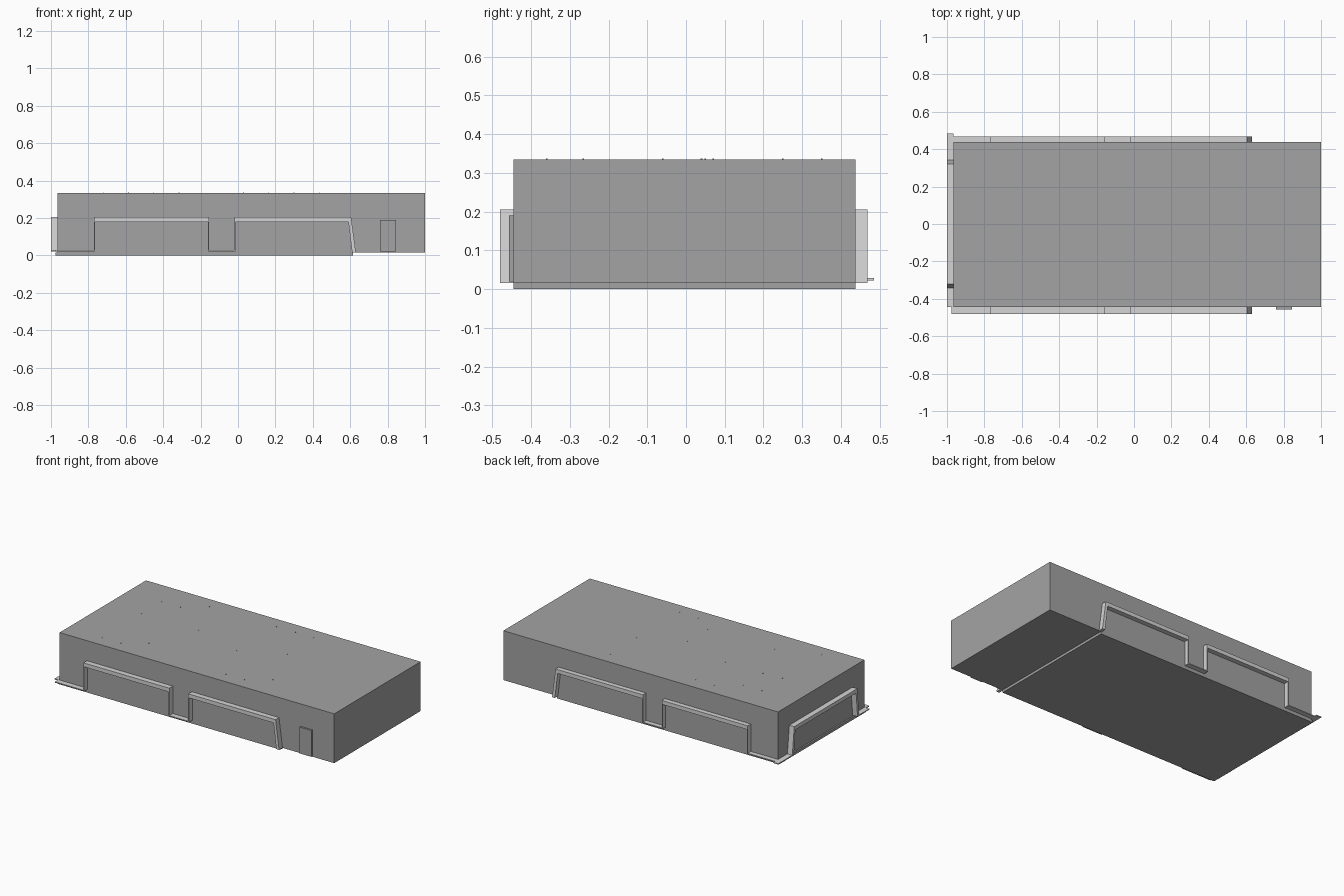
import bpy, bmesh
from mathutils import Vector

if "Cube" in bpy.data.objects:
    bpy.data.objects.remove(bpy.data.objects["Cube"])


def material(name, level):
    mat = bpy.data.materials.new(name)
    mat.use_nodes = True
    colour = (level, level, level, 1)
    mat.diffuse_color = colour
    mat.node_tree.nodes["Principled BSDF"].inputs["Base Color"].default_value = colour
    return mat


wall_grey = material("wall grey", 0.37)
trim_grey = material("pale trim grey", 0.66)


def finish(name, bm, mat):
    bmesh.ops.recalc_face_normals(bm, faces=bm.faces)
    mesh = bpy.data.meshes.new(name)
    bm.to_mesh(mesh)
    bm.free()
    mesh.materials.append(mat)
    obj = bpy.data.objects.new(name, mesh)
    bpy.context.collection.objects.link(obj)
    return obj


def add_box(bm, low, high):
    low, high = Vector(low), Vector(high)
    verts = bmesh.ops.create_cube(bm, size=1)["verts"]
    for v in verts:
        v.co = (low + high) / 2 + v.co * (high - low)


def box(name, low, high, mat):
    bm = bmesh.new()
    add_box(bm, low, high)
    return finish(name, bm, mat)


def ribbon(name, outline, place, depth):
    """Extrude a closed outline (along, height) away from a wall."""
    bm = bmesh.new()
    face = bm.faces.new([bm.verts.new(place(a, h)) for a, h in outline])
    out = bmesh.ops.extrude_face_region(bm, geom=[face])["geom"]
    bmesh.ops.translate(bm, vec=depth,
                        verts=[g for g in out if isinstance(g, bmesh.types.BMVert)])
    return finish(name, bm, trim_grey)


# Main hall, foundation slab and side door
front, back, end = -0.445, 0.438, -0.965
ground, roof = 0.016, 0.335
box("hall", (end, front, ground), (1, back, roof), wall_grey)
box("foundation_slab", (-0.975, front, 0), (0.615, back, ground), wall_grey)
box("side_door", (0.76, -0.457, 0.02), (0.845, front, 0.19), wall_grey)

# Trim that runs low along the wall and steps up over each bay
top, under, ledge, sill, t = 0.205, 0.18, 0.028, 0.022, 0.006
bay_a, bay_b, bay_c = -0.77, -0.155, -0.02
upper = [(0.63, ground), (0.605, top), (bay_c, top), (bay_c, ledge),
         (bay_b, ledge), (bay_b, top), (bay_a, top), (bay_a, ledge), (-0.975, ledge)]
lower = [(-0.975, sill), (bay_a + t, sill), (bay_a + t, under),
         (bay_b - t, under), (bay_b - t, sill), (bay_c + t, sill),
         (bay_c + t, under), (0.59, under), (0.61, ground)]
long_trim = upper + lower
ribbon("front_trim", long_trim, lambda a, h: (a, front, h), (0, -0.035, 0))
ribbon("back_trim", long_trim, lambda a, h: (a, back, h), (0, 0.031, 0))

# End trim: one wide bay with leaning posts
end_trim = [(0.485, ledge), (0.342, ledge), (0.322, top), (-0.322, top),
            (-0.342, ledge), (front, ledge), (front, sill), (-0.325, sill),
            (-0.31, under), (0.31, under), (0.325, sill), (0.485, sill)]
ribbon("end_trim", end_trim, lambda a, h: (end, a, h), (-0.035, 0, 0))

# Tiny roof pins
pin_rows = {-0.72: (-0.36, 0.04, 0.25), -0.585: (-0.36, 0.05, 0.25),
            -0.45: (-0.265, 0.35), -0.315: (-0.36, 0.05, 0.35),
            0.03: (-0.265, -0.06, 0.35), 0.165: (-0.36, 0.35),
            0.3: (-0.36, 0.07, 0.35), 0.435: (-0.265,)}
bm = bmesh.new()
r = 0.002
for x, row in pin_rows.items():
    for y in row:
        add_box(bm, (x - r, y - r, roof - r), (x + r, y + r, roof + r))
finish("roof_pins", bm, wall_grey)
